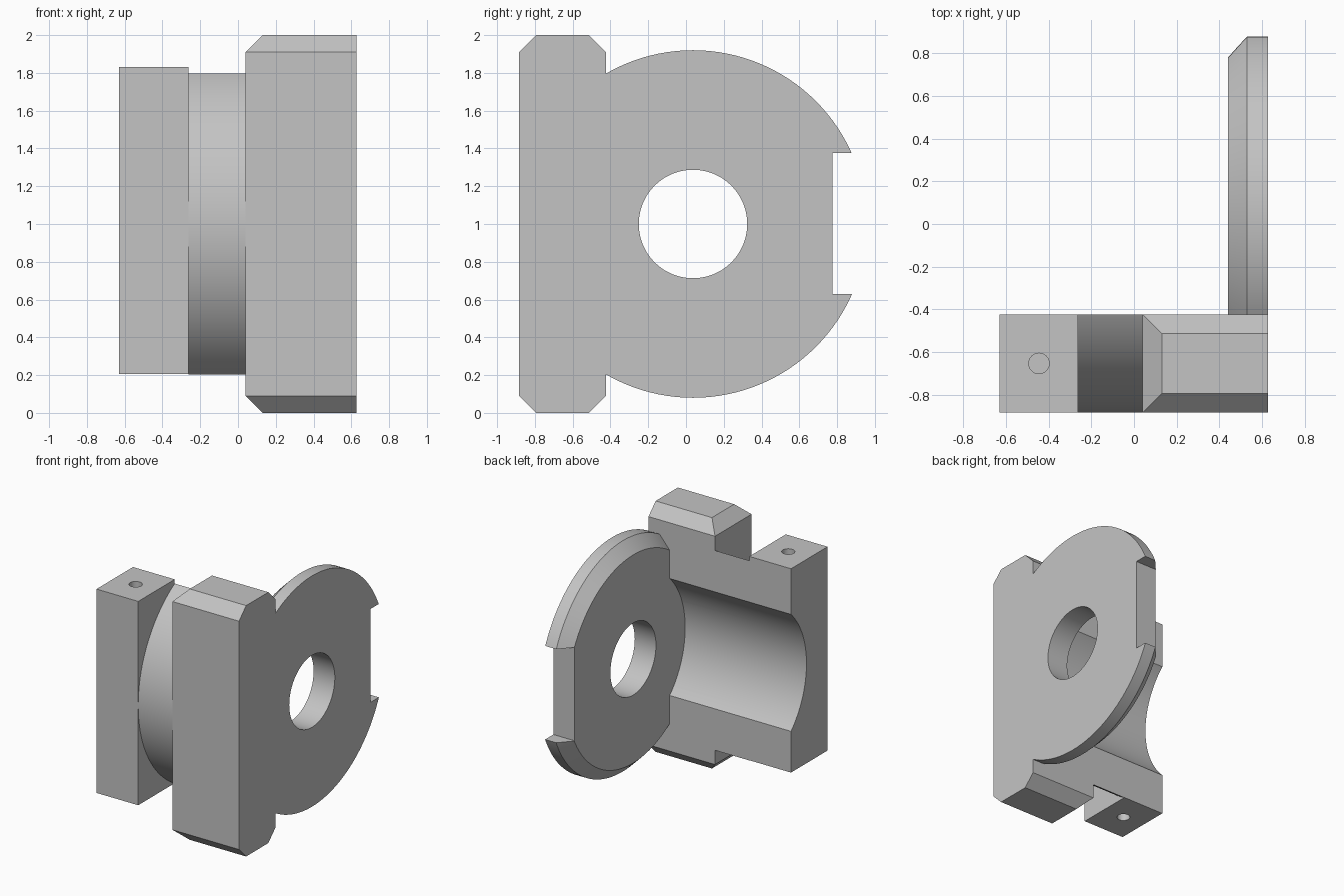
import bpy, bmesh, math
from mathutils import Matrix

if "Cube" in bpy.data.objects:
    bpy.data.objects.remove(bpy.data.objects["Cube"], do_unlink=True)

FRONT, BACK, END = -0.883, -0.423, 0.627   # main planes
CY, CZ = 0.037, 1.0                        # axis of the round features
R, CH = 0.92, 0.09                         # disc radius, chamfer size
SEG = 128

grey = bpy.data.materials.new("plain grey")
grey.use_nodes = True
grey.diffuse_color = (0.55, 0.55, 0.55, 1)
grey.node_tree.nodes["Principled BSDF"].inputs["Base Color"].default_value = (0.55, 0.55, 0.55, 1)


def finish(name, bm):
    bmesh.ops.recalc_face_normals(bm, faces=bm.faces)
    mesh = bpy.data.meshes.new(name)
    bm.to_mesh(mesh)
    bm.free()
    mesh.materials.append(grey)
    ob = bpy.data.objects.new(name, mesh)
    bpy.context.collection.objects.link(ob)
    return ob


def box(name, x, y, z):
    bm = bmesh.new()
    bmesh.ops.create_cube(bm, size=1)
    for v in bm.verts:
        v.co = [(a + b) / 2 + c * (b - a) for c, (a, b) in zip(v.co, (x, y, z))]
    return finish(name, bm)


def lathe(name, rings):
    """Solid around the x axis through (CY, CZ) from (x, radius) rings."""
    bm = bmesh.new()
    loops = []
    for x, r in rings:
        angles = [2 * math.pi * i / SEG for i in range(SEG)]
        loops.append([bm.verts.new((x, CY + r * math.cos(a), CZ + r * math.sin(a))) for a in angles])
    for a, b in zip(loops, loops[1:]):
        for i in range(SEG):
            j = (i + 1) % SEG
            bm.faces.new((a[i], a[j], b[j], b[i]))
    bm.faces.new(loops[0])
    bm.faces.new(loops[-1])
    return finish(name, bm)


def pin(name, x, y, z, r, depth):
    bm = bmesh.new()
    bmesh.ops.create_cone(bm, cap_ends=True, segments=32, radius1=r, radius2=r,
                          depth=depth, matrix=Matrix.Translation((x, y, z)))
    return finish(name, bm)


def combine(target, tool, operation):
    mod = target.modifiers.new(operation.lower(), 'BOOLEAN')
    mod.operation, mod.object, mod.solver = operation, tool, 'EXACT'
    bpy.context.view_layer.objects.active = target
    bpy.ops.object.modifier_apply(modifier=mod.name)
    bpy.data.objects.remove(tool, do_unlink=True)


# Tall block: top and bottom chamfered on three sides, flush on the disc side
bm = bmesh.new()
levels = [(0, CH), (CH, 0), (2 - CH, 0), (2, CH)]
loops = [[bm.verts.new(p) for p in ((0.04 + c, FRONT + c, z), (END, FRONT + c, z),
                                    (END, BACK - c, z), (0.04 + c, BACK - c, z))]
         for z, c in levels]
for a, b in zip(loops, loops[1:]):
    for i in range(4):
        bm.faces.new((a[i], a[(i + 1) % 4], b[(i + 1) % 4], b[i]))
bm.faces.new(loops[0])
bm.faces.new(loops[-1])
body = finish("bracket_body", bm)

# Rounded neck between the blocks, trimmed at the back plane
neck = lathe("neck", [(-0.262, R), (0.04, R)])
combine(neck, box("neck_trim", (-1, 1), (BACK, 2), (-1, 3)), 'DIFFERENCE')
combine(body, neck, 'UNION')

# Short block with blind pin holes above and below
short = box("short_block", (-0.63, -0.262), (FRONT, BACK), (0.205, 1.83))
for z in (0.205, 1.83):
    combine(short, pin("pin_hole", -0.445, -0.653, z, 0.048, 0.5), 'DIFFERENCE')
combine(body, short, 'UNION')

# Long bore stops at the inner face of the disc
combine(body, lathe("bore", [(-1, 0.655), (0.44, 0.655)]), 'DIFFERENCE')

# End disc with chamfered inner rim, centre hole and edge notch
disc = lathe("end_disc", [(0.44, R - CH), (0.44 + CH, R), (END, R)])
combine(disc, lathe("centre_hole", [(0, 0.287), (1, 0.287)]), 'DIFFERENCE')
combine(disc, box("edge_notch", (0, 1), (0.775, 2), (0.63, 1.375)), 'DIFFERENCE')
combine(body, disc, 'UNION')

# Smooth round surfaces, sharp edges
bpy.ops.object.select_all(action='DESELECT')
body.select_set(True)
bpy.context.view_layer.objects.active = body
bpy.ops.object.shade_smooth_by_angle(angle=math.radians(25))
